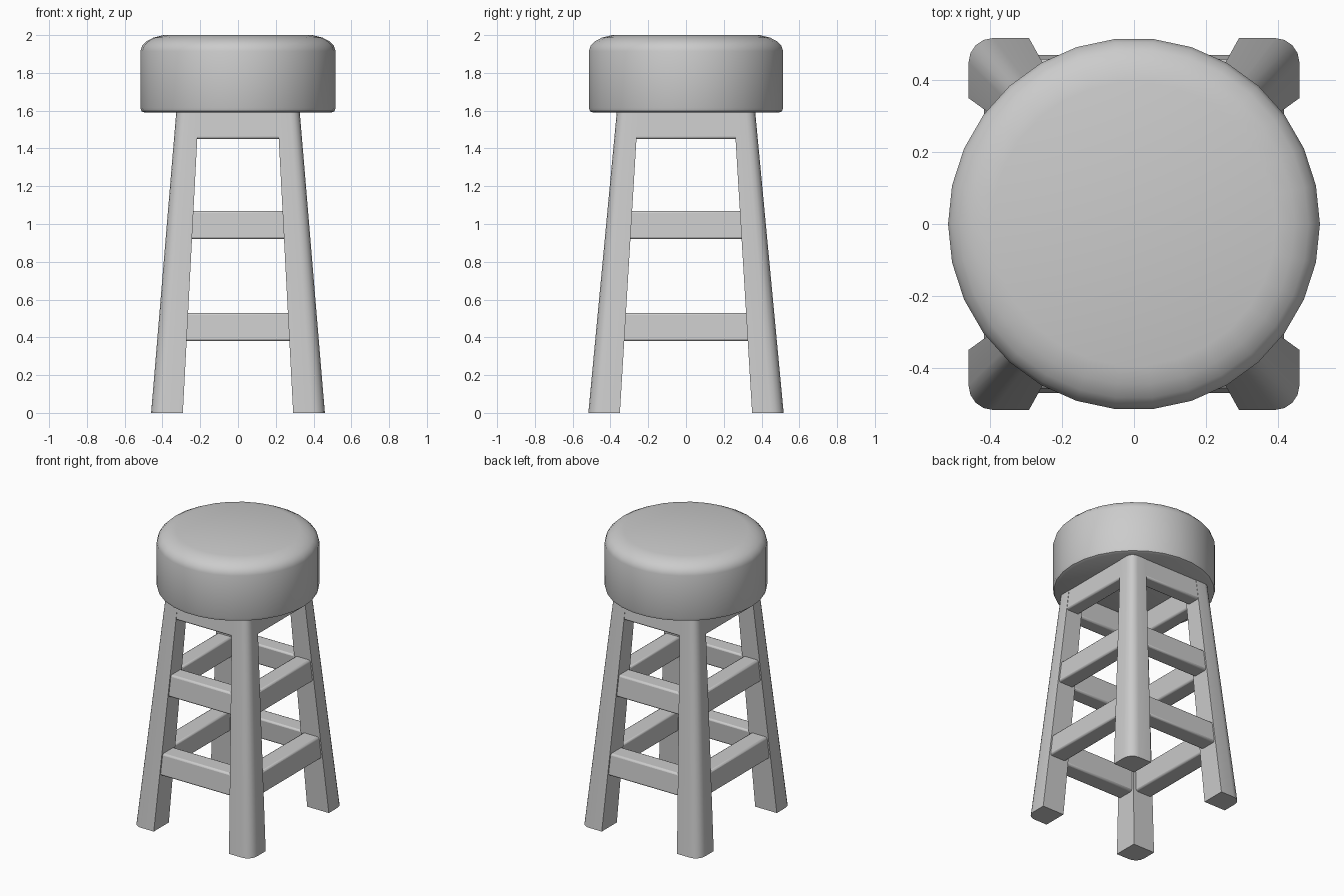
import bpy, bmesh, math

if "Cube" in bpy.data.objects:
    bpy.data.objects.remove(bpy.data.objects["Cube"])

SEAT_Z = 1.59


def outer_x(z): return 0.46 - 0.0835 * z
def outer_y(z): return 0.517 - 0.0945 * z
def inner_x(z): return 0.292 - 0.0525 * z
def inner_y(z): return 0.350 - 0.0605 * z


def finish(name, bm):
    bmesh.ops.recalc_face_normals(bm, faces=bm.faces)
    me = bpy.data.meshes.new(name)
    bm.to_mesh(me)
    bm.free()
    ob = bpy.data.objects.new(name, me)
    bpy.context.collection.objects.link(ob)
    bpy.ops.object.select_all(action='DESELECT')
    bpy.context.view_layer.objects.active = ob
    ob.select_set(True)
    bpy.ops.object.shade_smooth_by_angle(angle=math.radians(40))
    return ob


def loft(name, rings):
    """Closed solid through a bottom and a top outline."""
    bm = bmesh.new()
    a, b = [[bm.verts.new(p) for p in ring] for ring in rings]
    n = len(a)
    bm.faces.new(a)
    bm.faces.new(b)
    for i in range(n):
        j = (i + 1) % n
        bm.faces.new((a[i], a[j], b[j], b[i]))
    return finish(name, bm)


def mirror(ob, x, y):
    m = ob.modifiers.new("Mirror", 'MIRROR')
    m.use_axis = (x, y, False)
    m.use_clip = False
    m.use_mirror_merge = False


# Seat: 30-sided lathe with a soft top edge
profile = [(0, SEAT_Z), (0.495, SEAT_Z), (0.511, 1.597), (0.517, 1.615), (0.517, 1.915),
           (0.508, 1.943), (0.485, 1.967), (0.447, 1.987), (0.395, 2.0), (0, 2.0)]
bm = bmesh.new()
vs = [bm.verts.new((r, 0, z)) for r, z in profile]
es = [bm.edges.new(p) for p in zip(vs, vs[1:])]
bmesh.ops.spin(bm, geom=vs + es, cent=(0, 0, 0), axis=(0, 0, 1),
               angle=math.tau, steps=30, use_merge=True)
bmesh.ops.remove_doubles(bm, verts=bm.verts, dist=1e-4)
finish("seat", bm)


# Legs: splayed, tapered, with a rounded outer corner
def leg_ring(z, r):
    x0, x1, y0, y1 = inner_x(z), outer_x(z), inner_y(z), outer_y(z)
    arc = [(x1 - r + r * math.cos(t), y1 - r + r * math.sin(t), z)
           for t in (math.radians(a) for a in (0, 22.5, 45, 67.5, 90))]
    return [(x0, y0, z), (x1, y0, z)] + arc + [(x0, y1, z)]


leg = loft("legs", [leg_ring(0, 0.068), leg_ring(SEAT_Z + 0.01, 0.05)])
mirror(leg, True, True)


# Rails and aprons: pairs between the legs, following the splay
def rail(name, z0, z1, thick, inset, sideways):
    rings = []
    for z in (z0, z1):
        if sideways:
            out, half = outer_x(z) - inset, inner_y(z) + 0.02
        else:
            out, half = outer_y(z) - inset, inner_x(z) + 0.02
        ring = [(-half, -out), (half, -out), (half, thick - out), (-half, thick - out)]
        rings.append([(v, u, z) if sideways else (u, v, z) for u, v in ring])
    ob = loft(name, rings)
    bev = ob.modifiers.new("Bevel", 'BEVEL')
    bev.width = 0.012
    bev.segments = 2
    mirror(ob, sideways, not sideways)


for sideways, where in ((False, "front_back"), (True, "side")):
    rail(where + "_lower_rails", 0.38, 0.53, 0.125, 0.01, sideways)
    rail(where + "_upper_rails", 0.92, 1.07, 0.115, 0.01, sideways)
    rail(where + "_aprons", 1.45, SEAT_Z + 0.015, 0.10, 0.002, sideways)
